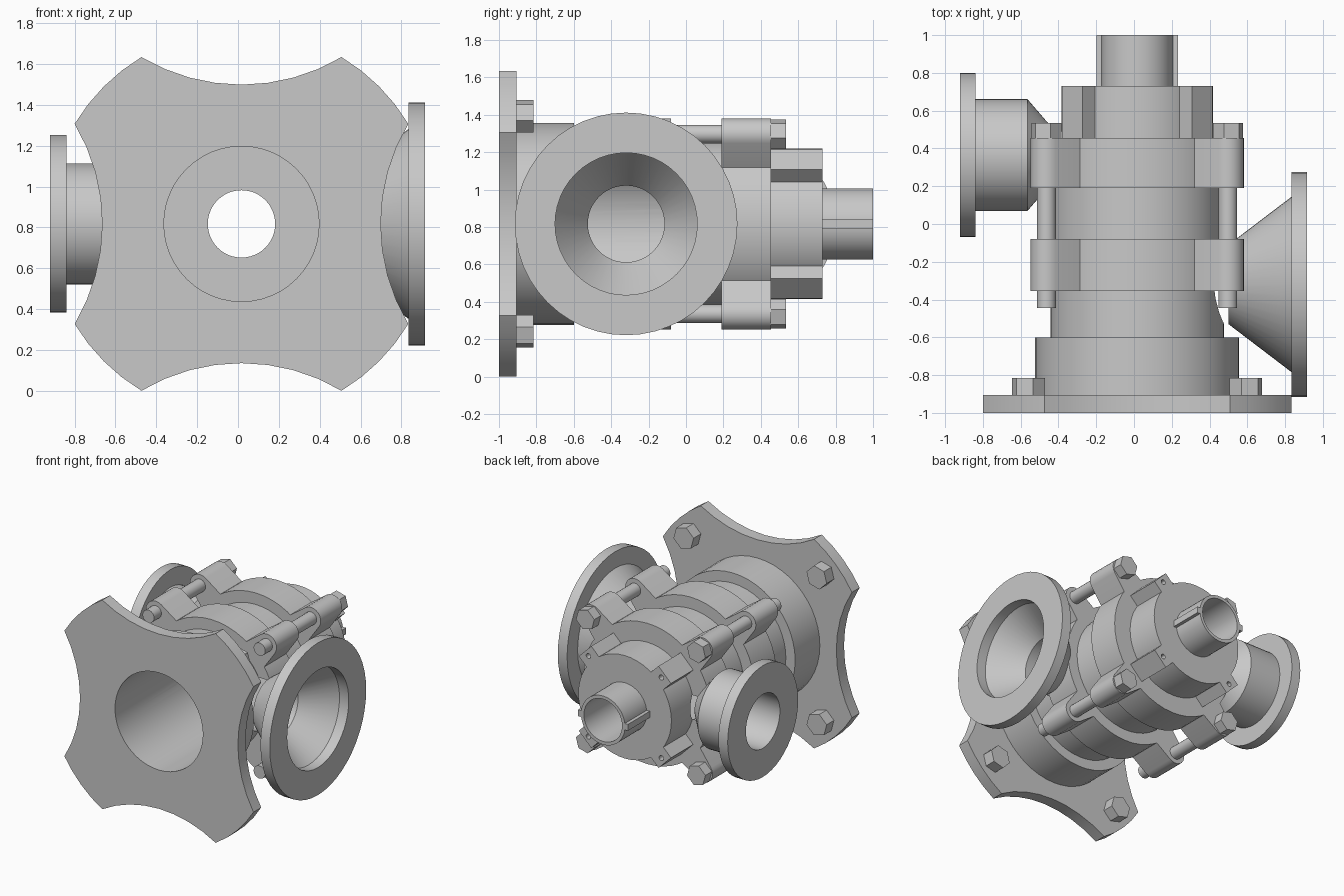
import bpy, bmesh
from math import sin, cos, pi, radians, asin, atan2, hypot

cube = bpy.data.objects.get("Cube")
if cube:
    bpy.data.objects.remove(cube)

CX, CZ = 0.017, 0.817          # main axis, running along y
DIAGONALS = [radians(45 + 90 * i) for i in range(4)]

metal = bpy.data.materials.new("grey_metal")
metal.use_nodes = True
GREY = (0.58, 0.58, 0.58, 1)
metal.diffuse_color = GREY
metal.node_tree.nodes["Principled BSDF"].inputs["Base Color"].default_value = GREY


def shade(mesh):
    for p in mesh.polygons:
        p.use_smooth = True
    mesh.set_sharp_from_angle(angle=radians(30))


def finish(name, bm):
    bmesh.ops.recalc_face_normals(bm, faces=bm.faces)
    mesh = bpy.data.meshes.new(name)
    bm.to_mesh(mesh)
    bm.free()
    mesh.materials.append(metal)
    shade(mesh)
    ob = bpy.data.objects.new(name, mesh)
    bpy.context.collection.objects.link(ob)
    return ob


def lathe(name, profile, axis="Y", at=0, sides=48):
    """Revolve a closed (along, radius) loop about the main axis, or about x at y = at."""
    bm = bmesh.new()
    rings = []
    for i in range(sides):
        c, s = cos(2 * pi * i / sides), sin(2 * pi * i / sides)
        rings.append([bm.verts.new((CX + r * c, a, CZ + r * s) if axis == "Y"
                                   else (a, at + r * c, CZ + r * s)) for a, r in profile])
    n = len(profile)
    for i in range(sides):
        p, q = rings[i], rings[(i + 1) % sides]
        for j in range(n):
            k = (j + 1) % n
            bm.faces.new((p[j], p[k], q[k], q[j]))
    return finish(name, bm)


def prism(name, outline, y0, y1, turn=0):
    """Extrude an outline, turned about the main axis, from y0 to y1."""
    bm = bmesh.new()
    c, s = cos(turn), sin(turn)
    ends = [[bm.verts.new((CX + u * c - v * s, y, CZ + u * s + v * c)) for u, v in outline]
            for y in (y0, y1)]
    bm.faces.new(ends[0])
    bm.faces.new(ends[1])
    n = len(outline)
    for i in range(n):
        j = (i + 1) % n
        bm.faces.new((ends[0][i], ends[0][j], ends[1][j], ends[1][i]))
    return finish(name, bm)


def arc(u, v, r, a0, a1, n):
    return [(u + r * cos(a0 + (a1 - a0) * i / n), v + r * sin(a0 + (a1 - a0) * i / n))
            for i in range(n + 1)]


def disc(u, v, r, n):
    return arc(u, v, r, 0, 2 * pi, n)[:-1]


def x_rod(name, x0, x1, r, y):
    ob = prism(name, disc(0, 0, r, 48), x0, x1)
    for v in ob.data.vertices:
        px, py, pz = v.co
        v.co = (py, y - (px - CX), pz)
    return ob


def cut(ob, cutters):
    for c in cutters:
        c.hide_render = True
        m = ob.modifiers.new("cut", "BOOLEAN")
        m.operation, m.solver, m.object = "DIFFERENCE", "EXACT", c
    bpy.context.view_layer.update()
    mesh = bpy.data.meshes.new_from_object(
        ob.evaluated_get(bpy.context.evaluated_depsgraph_get()))
    ob.modifiers.clear()
    ob.data = mesh
    shade(mesh)
    for c in cutters:
        bpy.data.objects.remove(c)


# Front mounting plate: four rounded lobes joined by concave sides
BORE = 0.38
lobe_r = hypot(0.817, 0.49)
half = radians(45) - atan2(0.49, 0.817)
sag = 0.135
scoop_r = (0.49 ** 2 + sag ** 2) / (2 * sag)
scoop_a = asin(0.49 / scoop_r)
outline = []
for d in DIAGONALS:
    outline += arc(0, 0, lobe_r, d - half, d + half, 4)
    mid = d + pi / 4
    dist = 0.817 - sag + scoop_r
    outline += arc(dist * cos(mid), dist * sin(mid), scoop_r,
                   mid + pi + scoop_a, mid + pi - scoop_a, 8)[1:-1]
plate = prism("mounting_plate", outline, -1, -0.905)
cut(plate, [prism("bore_cutter", disc(0, 0, BORE, 48), -1.1, -0.8)])

# Hollow stepped body with two clamp rings, back cover and tail pipe
body = lathe("body", [
    (-0.905, 0.54), (-0.6, 0.54), (-0.6, 0.46), (-0.355, 0.46),
    (-0.355, 0.55), (-0.08, 0.55), (-0.08, 0.46), (0.19, 0.46),
    (0.19, 0.55), (0.455, 0.55), (0.455, 0.402), (0.73, 0.402),
    (0.73, 0.19), (1, 0.19), (1, 0.165), (0.62, 0.165),
    (0.62, BORE), (-0.905, BORE)])
cut(body, [x_rod("inlet_cutter", 0.2, 0.8, 0.21, -0.32),
           x_rod("outlet_cutter", -0.7, -0.2, 0.13, 0.365)])

# Side ribs on the tail pipe
for side, turn in (("left", 0), ("right", pi)):
    prism("pipe_rib_" + side, [(0.175, -0.025), (0.215, -0.025), (0.215, 0.025), (0.175, 0.025)],
          0.73, 1, turn)

# Wide conical port on the left
lathe("inlet_port", [
    (0.915, 0.595), (0.835, 0.595), (0.835, 0.465), (0.5, 0.21),
    (0.5, 0.205), (0.6, 0.205), (0.835, 0.38), (0.915, 0.38)], "X", -0.32)

# Small port on the right
lathe("outlet_port", [
    (-0.92, 0.435), (-0.84, 0.435), (-0.84, 0.297), (-0.565, 0.297),
    (-0.425, 0.135), (-0.42, 0.13), (-0.58, 0.21), (-0.92, 0.21)], "X", 0.365)

# Clamp ears, rods, bolts and cover lugs on the four diagonals
ROD = 0.48 * 2 ** 0.5
PLATE_BOLT = 0.575 * 2 ** 0.5
tip = radians(80)
ear = [(0.5, -0.117)] + arc(ROD, 0, 0.085, -tip, tip, 10) + [(0.5, 0.117)]
lug = [(0.39, -0.076), (0.487, -0.076), (0.487, 0.076), (0.39, 0.076)]
for i, d in enumerate(DIAGONALS):
    tag = "_%d" % (i + 1)
    prism("front_clamp_ear" + tag, ear, -0.355, -0.08, d)
    prism("back_clamp_ear" + tag, ear, 0.19, 0.455, d)
    prism("clamp_rod" + tag, disc(ROD, 0, 0.05, 20), -0.445, 0.46, d)
    prism("clamp_bolt_head" + tag, disc(ROD, 0, 0.082, 6), 0.455, 0.535, d)
    prism("plate_bolt_head" + tag, disc(PLATE_BOLT, 0, 0.09, 6), -0.905, -0.815, d)
    cover_lug = prism("cover_lug" + tag, lug, 0.455, 0.73, d)
    cut(cover_lug, [prism("hole_cutter", disc(0.445, 0, 0.02, 12), 0.66, 0.8, d)])
